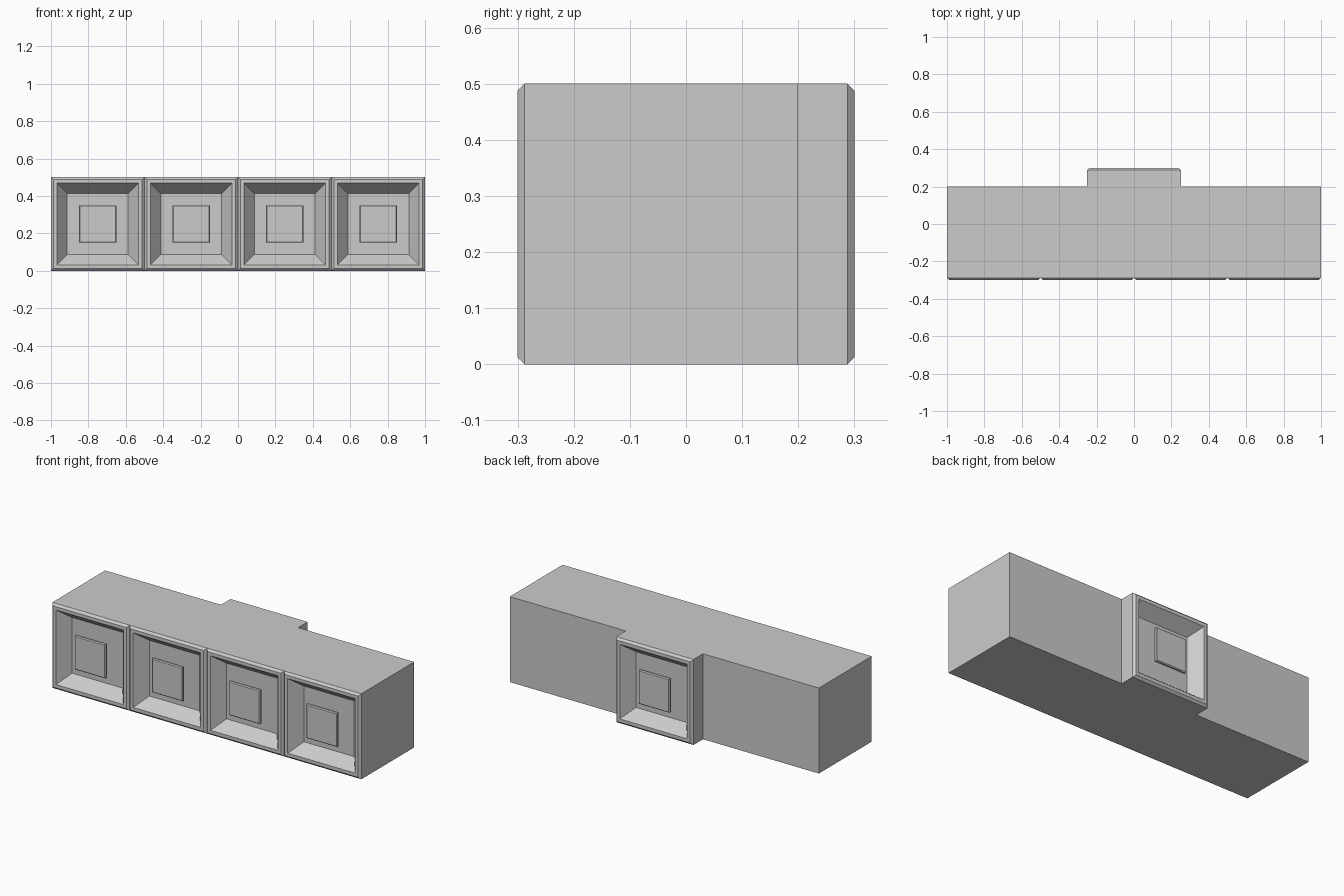
import bpy, bmesh, math
from mathutils import Matrix

if "Cube" in bpy.data.objects:
    bpy.data.objects.remove(bpy.data.objects["Cube"])


def stacked_squares(name, rings, matrix):
    """Closed solid made from concentric squares: (half size, y)."""
    bm = bmesh.new()
    loops = []
    for h, y in rings:
        loops.append([bm.verts.new((sx * h, y, 0.25 + sz * h))
                      for sx, sz in ((-1, -1), (1, -1), (1, 1), (-1, 1))])
    for a, b in zip(loops, loops[1:]):
        for i in range(4):
            j = (i + 1) % 4
            bm.faces.new((a[i], a[j], b[j], b[i]))
    bm.faces.new(loops[0][::-1])
    bm.faces.new(loops[-1])
    bmesh.ops.recalc_face_normals(bm, faces=bm.faces)
    bm.transform(matrix)
    me = bpy.data.meshes.new(name)
    bm.to_mesh(me)
    bm.free()
    ob = bpy.data.objects.new(name, me)
    bpy.context.collection.objects.link(ob)
    return ob


# Chamfered frame with a tapered recess, and the thin bevelled centre plate
FRAME = [(0.25, -0.2), (0.25, -0.2875), (0.2375, -0.3),
         (0.218, -0.3), (0.163, -0.23)]
PLATE = [(0.095, -0.278), (0.1, -0.283), (0.1, -0.293), (0.095, -0.298)]

# Main block
bpy.ops.mesh.primitive_cube_add(size=1, location=(0, 0, 0.25))
body = bpy.context.object
body.name = "body"
body.scale = (2, 0.4, 0.5)

# Four front panels, one back panel
places = [("front_%d" % (i + 1), Matrix.Translation((-0.75 + 0.5 * i, 0, 0)))
          for i in range(4)]
places.append(("back", Matrix.Rotation(math.pi, 4, 'Z')))
for label, m in places:
    stacked_squares(label + "_panel_frame", FRAME, m)
    stacked_squares(label + "_panel_plate", PLATE, m)
